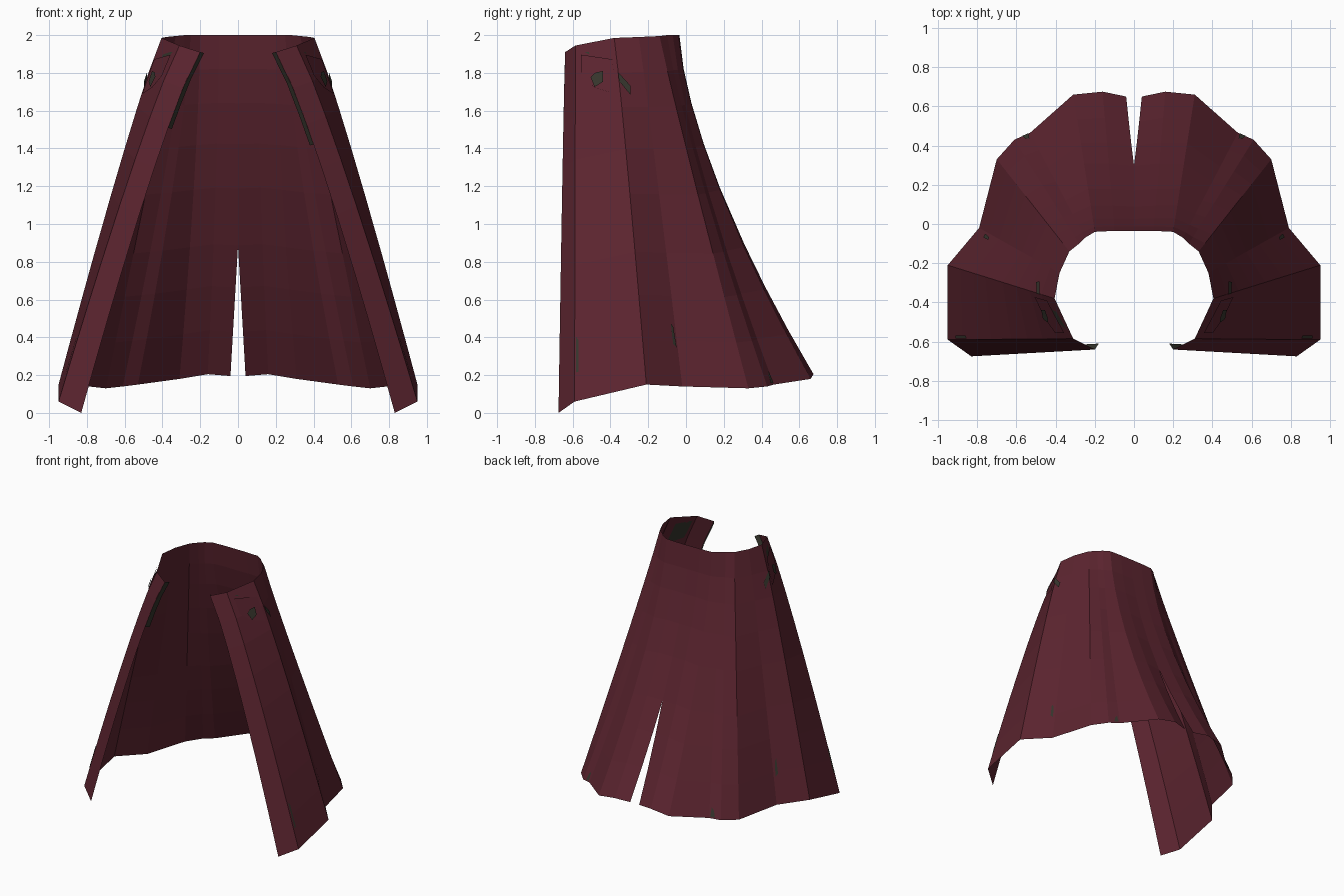
import bpy
from mathutils import Vector

if "Cube" in bpy.data.objects:
    bpy.data.objects.remove(bpy.data.objects["Cube"], do_unlink=True)


def material(name, rgb):
    m = bpy.data.materials.new(name)
    m.use_nodes = True
    m.diffuse_color = (*rgb, 1)
    m.node_tree.nodes["Principled BSDF"].inputs["Base Color"].default_value = (*rgb, 1)
    return m


MAROON = material("maroon cloth", (0.107, 0.018, 0.029))
GREEN = material("dark green lining", (0.037, 0.036, 0.026))

# Pleat lines from front opening to back slit: waist point, hem point, flare power
PLEATS = [
    ((.20, -.64, 1.91), (.83, -.675, 0), .84),
    ((.31, -.585, 1.945), (.95, -.59, .06), .88),
    ((.405, -.38, 1.985), (.95, -.21, .15), .90),
    ((.38, -.25, 1.99), (.79, -.02, .14), .95),
    ((.33, -.14, 1.995), (.70, .33, .13), 1.05),
    ((.28, -.10, 2), (.61, .43, .14), 1.2),
    ((.25, -.07, 2), (.53, .465, .15), 1.3),
    ((.20, -.04, 2), (.31, .66, .18), 1.45),
    ((.10, -.035, 2), (.16, .675, .205), 1.5),
    ((0, -.035, 2), (0, .65, .195), 1.5),
]
SLIT = .617
ROWS = [0, .1, .2, .32, .45, SLIT, .74, .87, 1]


def on_pleat(i, v):
    top, hem, power = PLEATS[i]
    top, hem = Vector(top), Vector(hem)
    p = top.lerp(hem, v ** power)
    p.z = top.z + (hem.z - top.z) * v
    if i == len(PLEATS) - 1 and v > SLIT:
        p.x = .04 * (v - SLIT) / (1 - SLIT)
    return p


def surface(u, v):
    i = min(int(u), len(PLEATS) - 2)
    return on_pleat(i, v).lerp(on_pleat(i + 1, v), u - i)


def normal(u, v):
    e = .01
    du = surface(u + e, v) - surface(u - e, v)
    dv = surface(u, min(v + e, 1)) - surface(u, v - e)
    return dv.cross(du).normalized()


def make(name, verts, faces, mat, side=1):
    mesh = bpy.data.meshes.new(name)
    if side < 0:
        faces = [f[::-1] for f in faces]
    mesh.from_pydata([(p.x * side, p.y, p.z) for p in verts], [], faces)
    mesh.materials.append(mat)
    ob = bpy.data.objects.new(name, mesh)
    bpy.context.collection.objects.link(ob)
    return ob


def grid_faces(rows, cols):
    return [(r * cols + c, (r + 1) * cols + c, (r + 1) * cols + c + 1, r * cols + c + 1)
            for r in range(rows - 1) for c in range(cols - 1)]


def patch(name, corners, offset, mat, side):
    verts = [surface(u, v) + normal(u, v) * offset for u, v in corners]
    make(name, verts, [tuple(range(len(verts)))], mat, side)


# Main skirt: one half lofted along the pleats, then mirrored
n = len(PLEATS)
skirt = make("coat_skirt", [on_pleat(i, v) for v in ROWS for i in range(n)],
             grid_faces(len(ROWS), n), MAROON)
mirror = skirt.modifiers.new("Mirror", "MIRROR")
mirror.use_mirror_merge = True
mirror.merge_threshold = .001

for side, label, end in ((1, "left", .256), (-1, "right", .21)):
    # Lining strip turned in along the front opening
    strip = []
    for k in range(4):
        p = on_pleat(0, end * k / 3)
        strip += [p + Vector((-.02, .03, -.005)), p]
    make(label + "_front_trim", strip, grid_faces(4, 2), GREEN, side)

    # Hip flap and the worn patches beside it
    patch(label + "_hip_flap", [(1.15, .03), (1.15, .09), (1.45, .13), (1.9, .16),
                                (1.9, .06)], .005, MAROON, side)
    patch(label + "_hip_patch", [(1.38, .10), (1.46, .13), (1.66, .12), (1.68, .09),
                                 (1.5, .09)], .015, GREEN, side)
    patch(label + "_side_patch", [(2.0, .10), (2.0, .125), (2.35, .165), (2.4, .14)],
          .008, GREEN, side)

    # Lining showing inside the waist
    patch(label + "_inner_patch", [(1.1, .02), (1.15, .1), (1.75, .12), (1.7, .03)],
          -.006, GREEN, side)

    # Small lining spots near the hem
    patch(label + "_front_hem_spot", [(1.02, .82), (1.02, .92), (1.06, .92), (1.06, .83)],
          .006, GREEN, side)
    patch(label + "_side_hem_spot", [(2.86, .82), (2.86, .88), (2.95, .89), (2.92, .83)],
          .006, GREEN, side)
    patch(label + "_rear_hem_spot", [(5.6, .97), (5.5, .995), (5.9, .995), (5.8, .96)],
          .006, GREEN, side)
